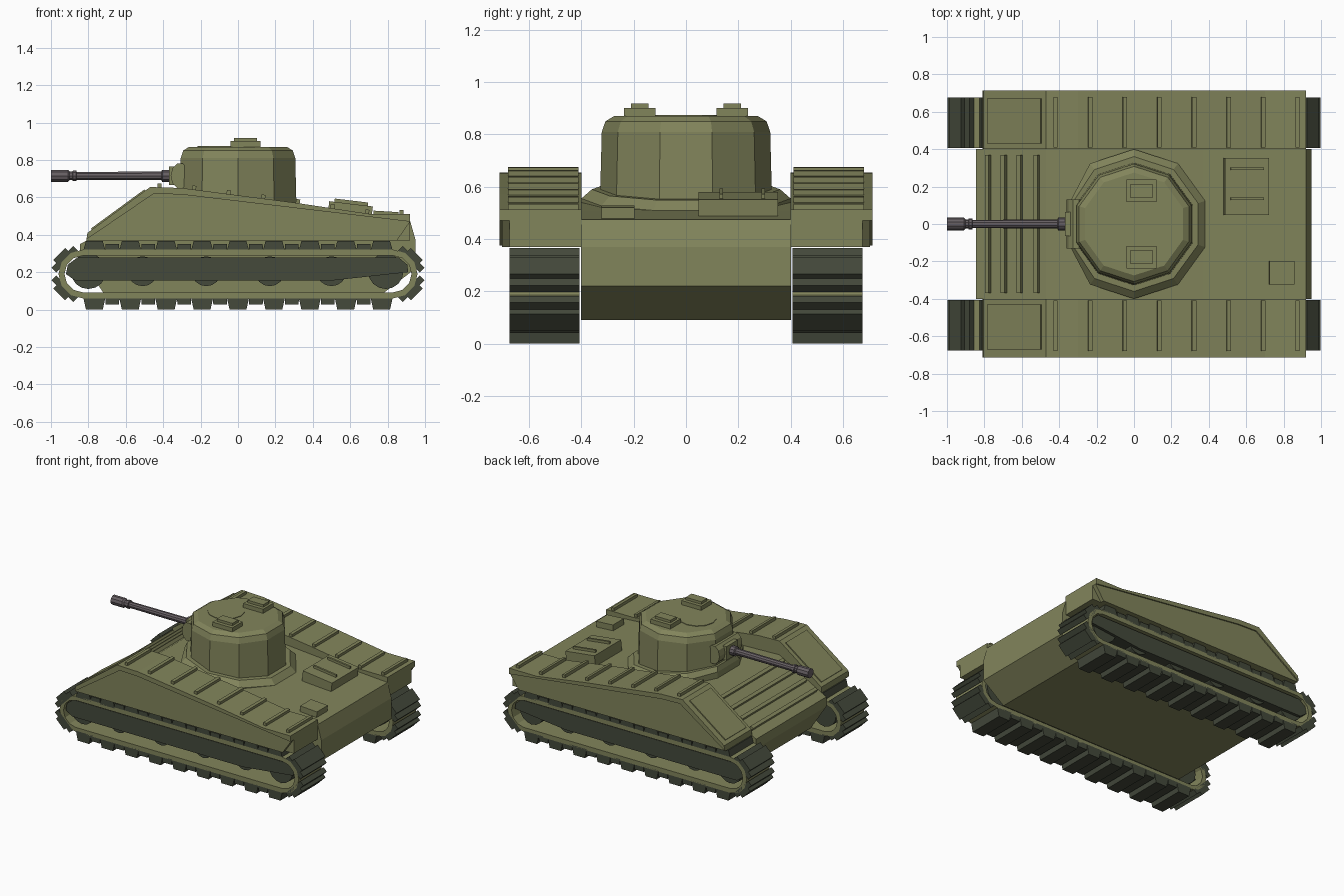
import bpy, bmesh, math
from mathutils import Matrix, Vector

if "Cube" in bpy.data.objects:
    bpy.data.objects.remove(bpy.data.objects["Cube"])


def mat(name, col):
    m = bpy.data.materials.new(name)
    m.diffuse_color = (*col, 1)
    m.use_nodes = True
    m.node_tree.nodes["Principled BSDF"].inputs["Base Color"].default_value = m.diffuse_color
    return m


OLIVE = mat("olive paint", (0.222, 0.232, 0.105))
DARK = mat("dark track green", (0.058, 0.067, 0.044))
GUN = mat("gun metal", (0.135, 0.115, 0.125))


def finish(bm, name, material):
    bmesh.ops.recalc_face_normals(bm, faces=bm.faces)
    me = bpy.data.meshes.new(name)
    bm.to_mesh(me)
    bm.free()
    me.materials.append(material)
    ob = bpy.data.objects.new(name, me)
    bpy.context.collection.objects.link(ob)
    return ob


def add_prism(bm, pts, y0, y1):
    """Side profile of (x, z) points pulled from y0 to y1."""
    a = [bm.verts.new((x, y0, z)) for x, z in pts]
    b = [bm.verts.new((x, y1, z)) for x, z in pts]
    bm.faces.new(a)
    bm.faces.new(b[::-1])
    for i in range(len(pts)):
        j = (i + 1) % len(pts)
        bm.faces.new((a[i], b[i], b[j], a[j]))


def prism(name, pts, y0, y1, material):
    bm = bmesh.new()
    add_prism(bm, pts, y0, y1)
    return finish(bm, name, material)


def add_box(bm, c, size, pitch=0):
    m = (Matrix.Translation(c) @ Matrix.Rotation(pitch, 4, 'Y')
         @ Matrix.Diagonal((*size, 1)))
    bmesh.ops.create_cube(bm, size=1, matrix=m)


def box(name, c, size, material=OLIVE, pitch=0):
    bm = bmesh.new()
    add_box(bm, c, size, pitch)
    return finish(bm, name, material)


def loft(name, rings, material):
    """Rings of points joined in order, ends capped."""
    bm = bmesh.new()
    rs = [[bm.verts.new(p) for p in r] for r in rings]
    n = len(rs[0])
    for a, b in zip(rs, rs[1:]):
        for i in range(n):
            j = (i + 1) % n
            bm.faces.new((a[i], a[j], b[j], b[i]))
    bm.faces.new(rs[0][::-1])
    bm.faces.new(rs[-1])
    return finish(bm, name, material)


def disc(r, n, z, slope=0, cx=0, xmin=-9):
    out = []
    for i in range(n):
        t = math.pi / 2 + 2 * math.pi * i / n
        x = max(cx + r * math.cos(t), xmin)
        out.append((x, r * math.sin(t), z - slope * x))
    return out


def interp(pts, x):
    for (x0, z0), (x1, z1) in zip(pts, pts[1:]):
        if x0 <= x <= x1:
            return z0 + (z1 - z0) * (x - x0) / (x1 - x0), math.atan2(z0 - z1, x1 - x0)


# Hull between the tracks
DECK = [(-0.845, 0.35), (-0.47, 0.555), (0, 0.54), (0.37, 0.51), (0.92, 0.475)]
prism("hull", DECK + [(0.95, 0.37), (0.95, 0.22), (0.78, 0.09), (-0.72, 0.09),
                      (-0.845, 0.28)], -0.402, 0.402, OLIVE)

# Glacis bars
bm = bmesh.new()
for x in (-0.78, -0.695, -0.61, -0.52):
    z, p = interp(DECK, x)
    add_box(bm, (x, 0, z + 0.01), (0.024, 0.74, 0.03), p)
finish(bm, "glacis_bars", OLIVE)

# Fenders: inner body, overhanging lip, skirt, ribs and front panels
FENDER = [(-0.805, 0.41), (-0.47, 0.655), (-0.3, 0.65), (0.3, 0.572),
          (0.7, 0.512), (0.92, 0.512)]
LIP = [(0.92, 0.47), (-0.3, 0.615), (-0.45, 0.62), (-0.81, 0.375)]
for s, side in ((-1, "right"), (1, "left")):
    prism(side + "_fender", FENDER + [(0.92, 0.37), (-0.81, 0.37)],
          s * 0.4, s * 0.675, OLIVE)
    prism(side + "_fender_lip", FENDER + LIP, s * 0.675, s * 0.713, OLIVE)
    prism(side + "_skirt", LIP[::-1] + [(0.85, 0.37), (-0.81, 0.37)],
          s * 0.675, s * 0.704, OLIVE)
    bm = bmesh.new()
    for i in range(8):
        x = -0.42 + 0.185 * i
        z, p = interp(FENDER, x)
        add_box(bm, (x, s * 0.545, z + 0.006), (0.022, 0.27, 0.03), p)
    finish(bm, side + "_fender_ribs", OLIVE)
    z, p = interp(FENDER, -0.64)
    box(side + "_fender_panel", (-0.64, s * 0.55, z + 0.002), (0.355, 0.24, 0.012), pitch=p)

# Tracks
R, ZC, XE = 0.13, 0.19, 0.83


def stadium(r, xe, n=6):
    pts = []
    for sx in (1, -1):
        for i in range(n + 1):
            t = sx * math.pi / 2 - math.pi * i / n
            pts.append((sx * xe + r * math.cos(t), ZC + r * math.sin(t)))
    return pts


for s, side in ((-1, "right"), (1, "left")):
    y0, y1 = s * 0.407, s * 0.675
    yc, w = (y0 + y1) / 2, abs(y1 - y0)
    # Belt loop
    bm = bmesh.new()
    outer, inner = stadium(R, XE), stadium(R - 0.032, XE)
    loops = [[bm.verts.new((x, y, z)) for x, z in pts]
             for pts, y in ((outer, y0), (outer, y1), (inner, y1), (inner, y0))]
    n = len(outer)
    for k in range(4):
        a, b = loops[k], loops[(k + 1) % 4]
        for i in range(n):
            j = (i + 1) % n
            bm.faces.new((a[i], a[j], b[j], b[i]))
    finish(bm, side + "_track_belt", OLIVE)
    # Alternating tall and low track pads, top and bottom
    bm = bmesh.new()
    for up, tall, low in ((1, 0.047, 0.03), (-1, 0.06, 0.034)):
        for i in range(17):
            x = -0.768 + 0.096 * i
            h, a, b = (tall, 0.06, 0.045) if i % 2 == 0 else (low, 0.038, 0.036)
            z0 = ZC + up * (R - 0.008)
            z1 = ZC + up * (R + h)
            if up > 0:
                z1 = min(z1, 0.366)
            add_prism(bm, [(x - a, z0), (x + a, z0), (x + b, z1), (x - b, z1)], y0, y1)
    # Broad stepped pads round the ends
    for ex in (-1, 1):
        for ez in (-1, 1):
            ang = ex * ez * math.pi / 4
            d = Vector((ex, 0, ez)).normalized()
            m = Vector((ex * 0.956, yc, ZC + ez * 0.108))
            add_box(bm, m - d * 0.012, (0.09, w, 0.024), ang)
            add_box(bm, m - d * 0.042, (0.165, w, 0.036), ang)
    finish(bm, side + "_track_pads", DARK)
    # Side beam over the wheels
    prism(side + "_side_beam", [(-0.92, 0.19), (-0.91, 0.24), (-0.86, 0.278), (0.86, 0.278),
                                (0.905, 0.24), (0.91, 0.2), (0.5, 0.155), (-0.87, 0.155)],
          s * 0.47, s * 0.66, DARK)
    # Road wheels and end wheels
    bm = bmesh.new()
    for x in (-0.8, -0.51, -0.17, 0.17, 0.5, 0.79):
        r = 0.095 if abs(x) > 0.7 else 0.08
        m = Matrix.Translation((x, s * 0.54, 0.205)) @ Matrix.Rotation(math.pi / 2, 4, 'X')
        bmesh.ops.create_cone(bm, cap_ends=True, segments=16, radius1=r, radius2=r,
                              depth=0.2, matrix=m)
    finish(bm, side + "_wheels", DARK)

# Turret collar, body and roof ring
loft("turret_collar", [disc(0.4, 10, 0.49, 0.12, xmin=-0.34), disc(0.4, 10, 0.555, 0.12, xmin=-0.34),
                       disc(0.36, 10, 0.59, 0.12, xmin=-0.33)], OLIVE)
loft("turret", [disc(0.33, 10, 0.5), disc(0.322, 10, 0.81), disc(0.308, 10, 0.85),
                disc(0.275, 10, 0.87)], OLIVE)
loft("roof_disc", [disc(0.122, 12, 0.865, cx=-0.095), disc(0.122, 12, 0.874, cx=-0.095)], OLIVE)
for s, side in ((-1, "right"), (1, "left")):
    box(side + "_hatch_base", (0.04, s * 0.177, 0.88), (0.16, 0.12, 0.04))
    box(side + "_hatch_lid", (0.04, s * 0.177, 0.905), (0.125, 0.068, 0.026))

# Mantlet
GZ = 0.715
cheek = [(-0.31 + 0.05 * math.cos(i * math.pi / 5), GZ + 0.068 * math.sin(i * math.pi / 5))
         for i in range(10)]
prism("mantlet", cheek, -0.13, 0.13, OLIVE)
box("mantlet_block", (-0.33, 0, GZ), (0.08, 0.13, 0.1))

# Gun barrel with muzzle brake, turned along x
prof = [(-1.0, 0.034), (-0.91, 0.034), (-0.9, 0.024), (-0.885, 0.024),
        (-0.883, 0.03), (-0.865, 0.03), (-0.863, 0.022), (-0.41, 0.024), (-0.405, 0.034),
        (-0.33, 0.034)]
loft("gun_barrel", [[(x, r * math.cos(i * math.pi / 5), GZ + r * math.sin(i * math.pi / 5))
                     for i in range(10)] for x, r in prof], GUN)

# Engine hatch with two handles, and rear stowage box
box("engine_hatch", (0.6, 0.2, 0.528), (0.235, 0.305, 0.075), pitch=0.12)
for y in (0.135, 0.295):
    box("hatch_handle", (0.605, y, 0.568), (0.18, 0.014, 0.03), pitch=0.12)
box("rear_box", (0.79, -0.26, 0.495), (0.135, 0.125, 0.06), pitch=0.06)
